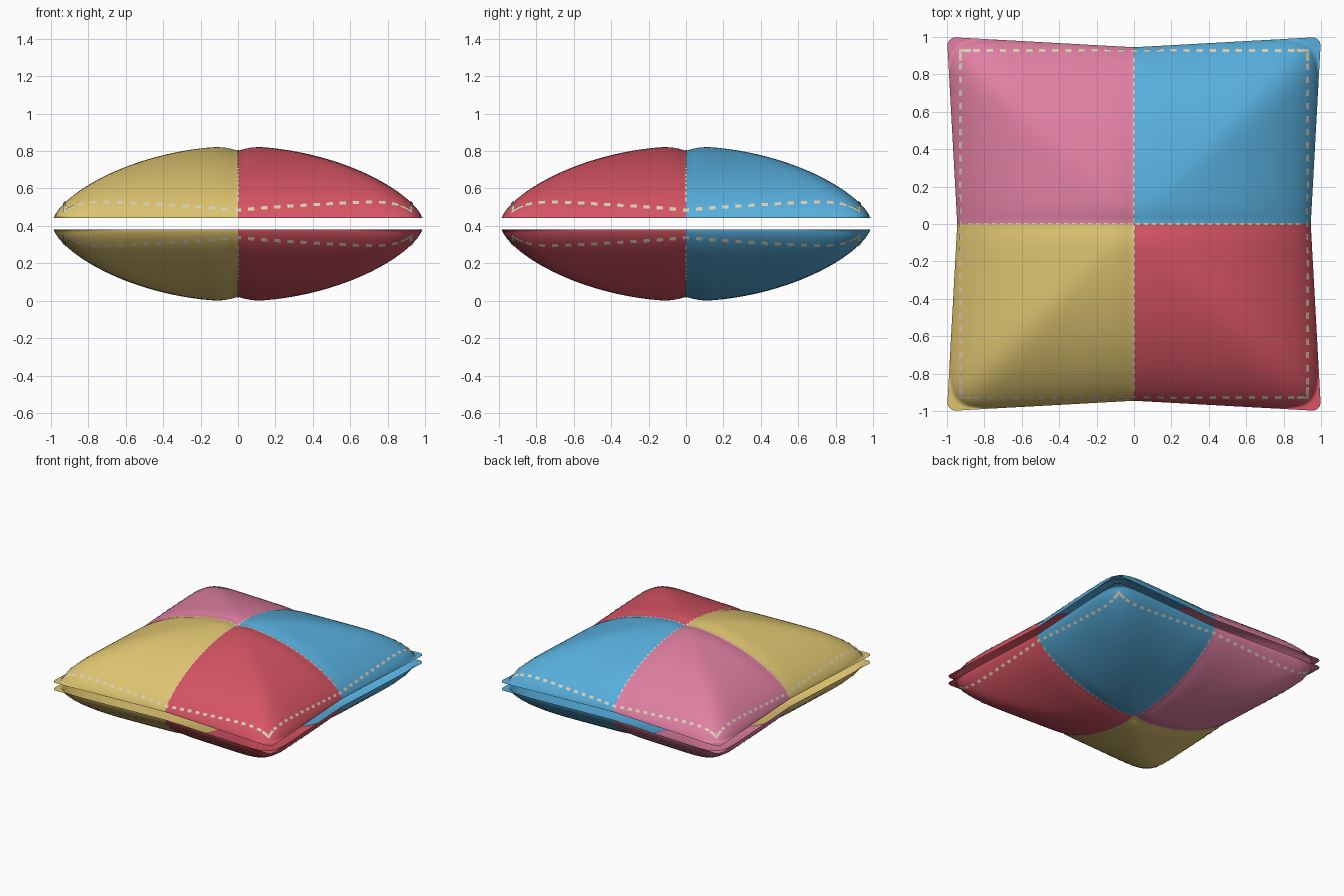
import bpy, bmesh, math
from mathutils import Vector

if "Cube" in bpy.data.objects:
    bpy.data.objects.remove(bpy.data.objects["Cube"])

MID, HALF_GAP, PUFF = 0.411, 0.031, 0.384
WAIST, FLARE, CORNER = 0.945, 0.055, 0.05   # edges bow inward between the corners
STITCH_LINE = 0.925


def make_material(name, rgb):
    lin = [((c + 0.055) / 1.055) ** 2.4 for c in rgb] + [1.0]
    mat = bpy.data.materials.new(name)
    mat.use_nodes = True
    mat.diffuse_color = lin
    bsdf = mat.node_tree.nodes["Principled BSDF"]
    bsdf.inputs["Base Color"].default_value = lin
    bsdf.inputs["Roughness"].default_value = 0.8
    return mat


yellow = make_material("yellow_fabric", (0.87, 0.77, 0.44))
red = make_material("red_fabric", (0.84, 0.33, 0.39))
blue = make_material("blue_fabric", (0.34, 0.68, 0.86))
pink = make_material("pink_fabric", (0.88, 0.50, 0.64))
thread = make_material("cream_thread", (0.86, 0.82, 0.72))


def round_corner(u, v):
    """Pull the square's corner into a small arc."""
    a, b = (abs(u) - 1 + CORNER) / CORNER, (abs(v) - 1 + CORNER) / CORNER
    if a > 0 and b > 0:
        a, b = a * math.sqrt(1 - b * b / 2), b * math.sqrt(1 - a * a / 2)
        u = math.copysign(1 - CORNER + CORNER * a, u)
        v = math.copysign(1 - CORNER + CORNER * b, v)
    return u, v


def surface(u, v, side):
    """Point on the puffed cloth; side is 1 for the top, -1 for the bottom."""
    n = (abs(u) ** 12 + abs(v) ** 12) ** (1 / 12)
    h = PUFF * max(0.0, 1 - n * n) ** 0.7
    for t in (u, v):                        # sewn valley along each middle seam
        h *= 1 - 0.054 * max(0.0, 1 - abs(t) / 0.13) ** 2
    u, v = round_corner(u, v)
    x = u * (WAIST + FLARE * abs(v))
    y = v * (WAIST + FLARE * abs(u))
    return Vector((x, y, MID + side * (HALF_GAP + h)))


def finish(bm, name, materials):
    mesh = bpy.data.meshes.new(name)
    bm.to_mesh(mesh)
    bm.free()
    for m in materials:
        mesh.materials.append(m)
    obj = bpy.data.objects.new(name, mesh)
    bpy.context.collection.objects.link(obj)
    return obj


def make_shell(name, side, half=40):
    """Open cloth half with one colour per quarter."""
    bm = bmesh.new()
    ticks = [math.sin(math.pi / 2 * i / half) for i in range(-half, half + 1)]
    grid = [[bm.verts.new(surface(u, v, side)) for v in ticks] for u in ticks]
    for i in range(2 * half):
        for j in range(2 * half):
            quad = [grid[i][j], grid[i + 1][j], grid[i + 1][j + 1], grid[i][j + 1]]
            f = bm.faces.new(quad if side > 0 else quad[::-1])
            f.smooth = True
            f.material_index = (i >= half) + 2 * (j >= half)
    finish(bm, name, [yellow, red, pink, blue])


def add_strip(bm, path, side, width):
    """Thin plate of thread laid along a path on the cloth."""
    e, pairs = 0.004, []
    pts = [surface(u, v, side) for u, v in path]
    for k, (u, v) in enumerate(path):
        du = surface(u + e, v, side) - surface(u - e, v, side)
        dv = surface(u, v + e, side) - surface(u, v - e, side)
        normal = du.cross(dv).normalized() * side
        along = pts[min(k + 1, len(pts) - 1)] - pts[max(k - 1, 0)]
        across = along.cross(normal).normalized() * width / 2
        base = pts[k] + normal * 0.004
        pairs.append((bm.verts.new(base + across), bm.verts.new(base - across)))
    for (a, b), (c, d) in zip(pairs, pairs[1:]):
        bm.faces.new((a, c, d, b))


def on_edge(t):
    """Parameters of a point t along the stitch line beside the +v edge."""
    u = t / (WAIST + FLARE * STITCH_LINE)
    return u, STITCH_LINE / (WAIST + FLARE * abs(u))


def turn(path, quarter):
    for _ in range(quarter):
        path = [(-v, u) for u, v in path]
    return path


def make_edge_stitches(name, side):
    bm = bmesh.new()
    pitch, dash = 0.07, 0.034
    for q in range(4):
        for k in range(-12, 13):
            c = k * pitch
            path = [on_edge(c + dash * s) for s in (-0.5, 0, 0.5)]
            add_strip(bm, turn(path, q), side, 0.022)
        # continuous thread bending round the corner
        leg = [on_edge(t) for t in (0.87, 0.89, 0.905)]
        bend = [(0.931, 0.931)]
        path = leg + bend + [(v, u) for u, v in leg[::-1]]
        add_strip(bm, turn(path, q), side, 0.02)
    finish(bm, name, [thread])


def make_seam_stitches(name, side):
    bm = bmesh.new()
    pitch, dash = 0.045, 0.025
    for q in range(4):
        for k in range(21):
            c = (k + 0.5) * pitch
            path = [(c + dash * s, 0) for s in (-0.5, 0, 0.5)]
            add_strip(bm, turn(path, q), side, 0.01)
    finish(bm, name, [thread])


# Top and bottom halves of the cushion with their sewing
for label, side in (("top", 1), ("bottom", -1)):
    make_shell(label + "_cushion_half", side)
    make_edge_stitches(label + "_edge_stitches", side)
    make_seam_stitches(label + "_seam_stitches", side)
